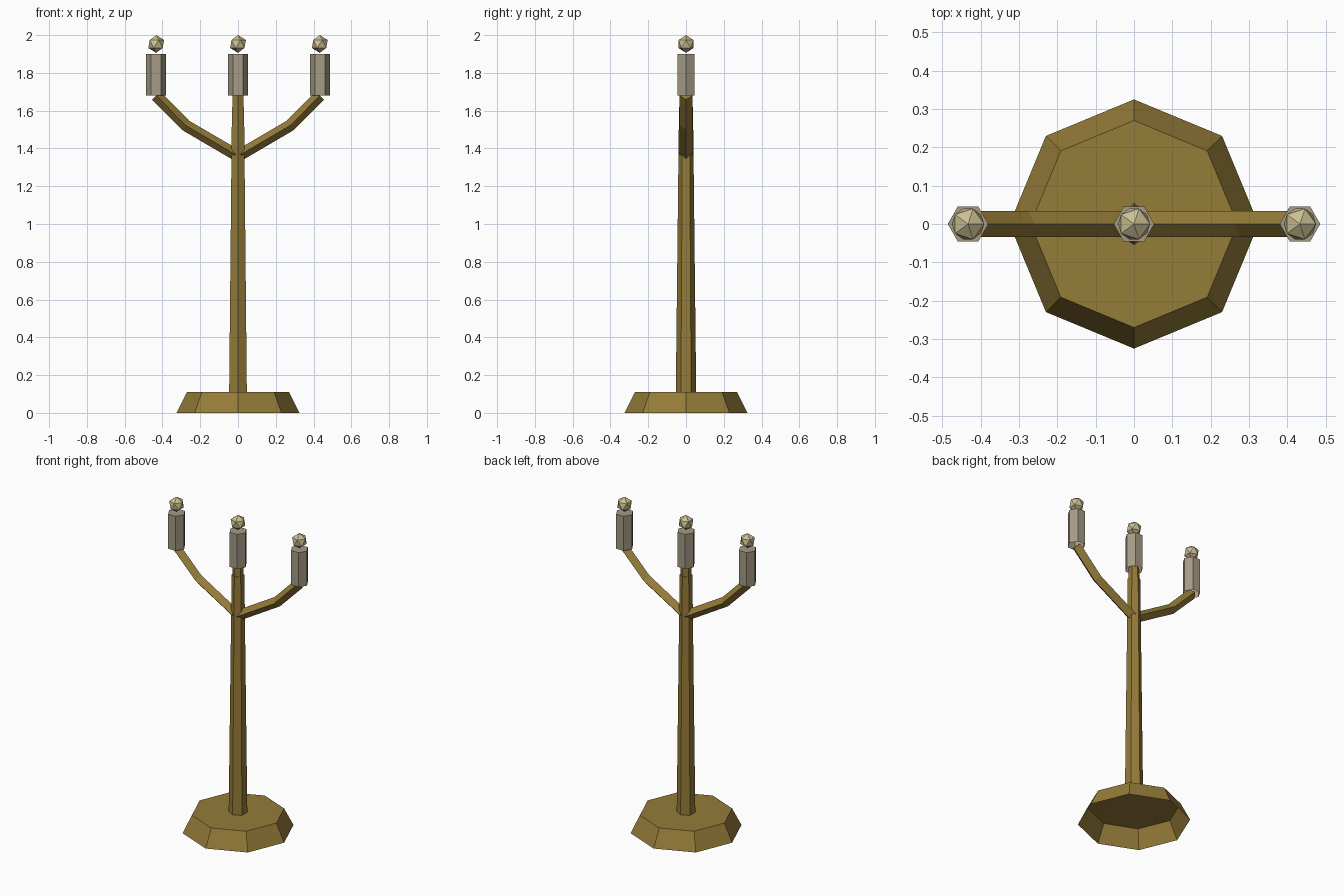
import bpy, bmesh
from math import radians
from mathutils import Vector

if "Cube" in bpy.data.objects:
    bpy.data.objects.remove(bpy.data.objects["Cube"])


def material(name, color):
    m = bpy.data.materials.new(name)
    m.diffuse_color = (*color, 1)
    m.use_nodes = True
    m.node_tree.nodes["Principled BSDF"].inputs["Base Color"].default_value = m.diffuse_color
    return m


brass = material("brass", (0.30, 0.20, 0.04))
wax = material("wax", (0.38, 0.33, 0.235))
glow = material("glow", (0.60, 0.53, 0.29))


def prism(name, sides, r1, r2, z1, z2, mat, x=0, turn=0):
    # Tapered prism, open underneath, with a vertex on the y axis when turn is 0
    bpy.ops.mesh.primitive_cone_add(vertices=sides, radius1=r1, radius2=r2, depth=z2 - z1,
                                    location=(x, 0, (z1 + z2) / 2), rotation=(0, 0, radians(turn)))
    ob = bpy.context.object
    ob.name = name
    ob.data.materials.append(mat)
    bm = bmesh.new()
    bm.from_mesh(ob.data)
    bottom = [f for f in bm.faces if f.normal.z < -0.9]
    bmesh.ops.delete(bm, geom=bottom, context='FACES_ONLY')
    bm.to_mesh(ob.data)
    bm.free()
    return ob


def arm(name, side):
    # Diamond section swept along a bent path in the xz plane, mitred at the bend
    path = [Vector((side * x, 0, z)) for x, z in [(0, 1.36), (0.277, 1.522), (0.433, 1.68)]]
    half_y, half_n = 0.034, 0.031
    yaxis = Vector((0, 1, 0))
    bm = bmesh.new()
    rings = []
    for i, p in enumerate(path):
        a = (p - path[max(i - 1, 0)]).normalized()
        b = (path[min(i + 1, len(path) - 1)] - p).normalized()
        n = (a + b).normalized().cross(yaxis)
        rings.append([bm.verts.new(p + o) for o in
                      (n * half_n, yaxis * half_y, -n * half_n, -yaxis * half_y)])
    for lo, hi in zip(rings, rings[1:]):
        for k in range(4):
            j = (k + 1) % 4
            bm.faces.new((lo[k], lo[j], hi[j], hi[k]))
    bm.faces.new(rings[0])
    bm.faces.new(rings[-1])
    bmesh.ops.recalc_face_normals(bm, faces=bm.faces)
    me = bpy.data.meshes.new(name)
    bm.to_mesh(me)
    bm.free()
    me.materials.append(brass)
    bpy.context.collection.objects.link(bpy.data.objects.new(name, me))


# Hollow foot, column and the neck under the middle candle
prism("base", 8, 0.325, 0.27, 0, 0.11, brass)
prism("column", 6, 0.054, 0.037, 0.11, 1.62, brass)
prism("neck", 6, 0.033, 0.033, 1.60, 1.69, brass)

# Side arms
arm("left_arm", -1)
arm("right_arm", 1)

# Candles with faceted flames
for label, x in (("left", -0.433), ("middle", 0), ("right", 0.433)):
    prism(label + "_candle", 6, 0.053, 0.053, 1.68, 1.90, wax, x, 30)
    bpy.ops.mesh.primitive_ico_sphere_add(subdivisions=1, radius=0.047, location=(x, 0, 1.953))
    flame = bpy.context.object
    flame.name = label + "_flame"
    flame.data.materials.append(glow)
